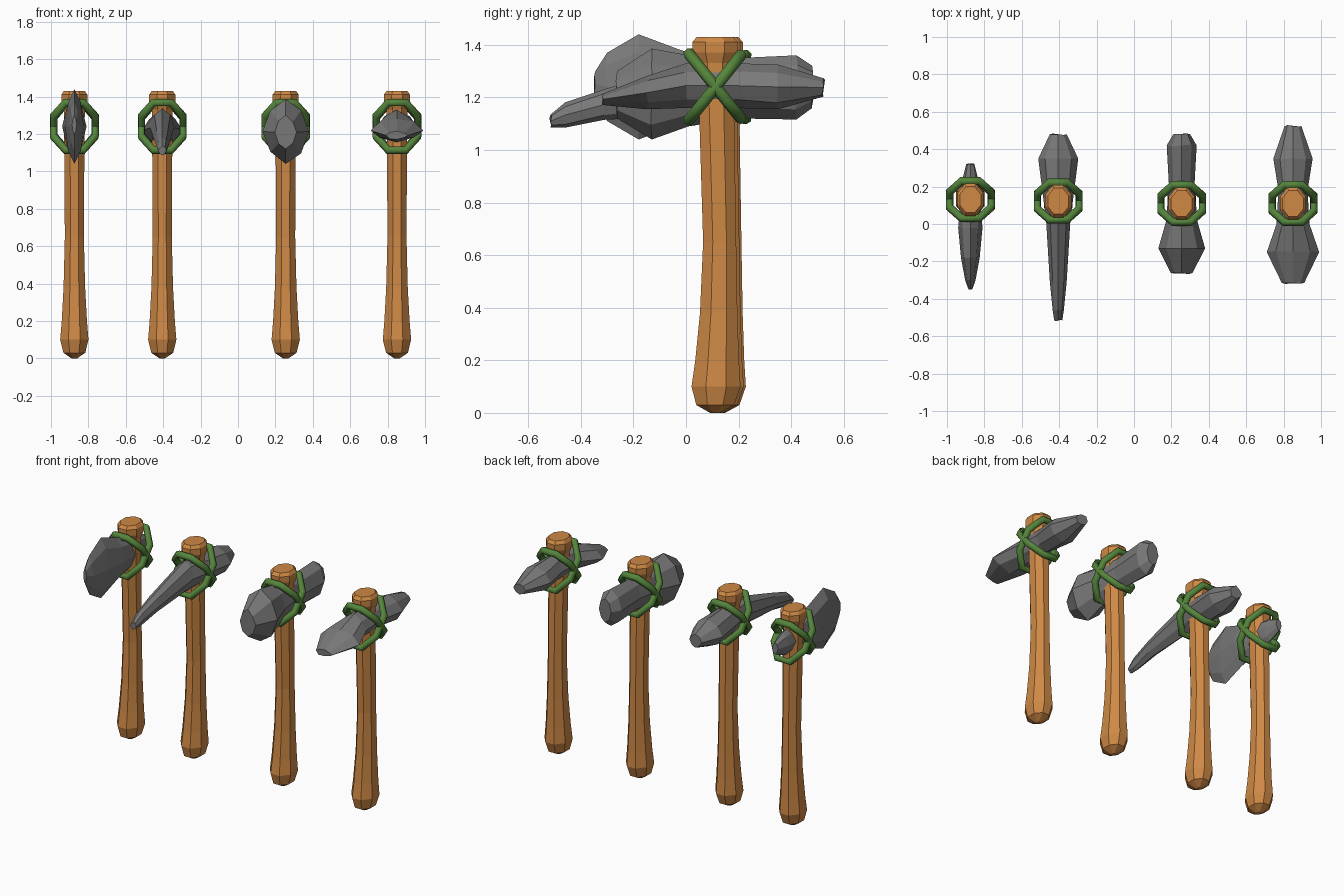
import bpy, bmesh, math, random

if "Cube" in bpy.data.objects:
    bpy.data.objects.remove(bpy.data.objects["Cube"])

random.seed(4)


def material(name, r, g, b):
    m = bpy.data.materials.new(name)
    m.diffuse_color = (r, g, b, 1)
    m.use_nodes = True
    m.node_tree.nodes["Principled BSDF"].inputs["Base Color"].default_value = m.diffuse_color
    return m


WOOD = material("orange wood", 0.62, 0.25, 0.06)
STONE = material("grey stone", 0.19, 0.19, 0.19)
VINE = material("green vine", 0.09, 0.235, 0.045)


def loft(name, rings, mat):
    """Skin a list of closed rings and cap both ends."""
    bm = bmesh.new()
    loops = [[bm.verts.new(p) for p in ring] for ring in rings]
    n = len(loops[0])
    for a, b in zip(loops, loops[1:]):
        for i in range(n):
            j = (i + 1) % n
            bm.faces.new((a[i], a[j], b[j], b[i]))
    bm.faces.new(loops[0])
    bm.faces.new(loops[-1])
    bmesh.ops.recalc_face_normals(bm, faces=bm.faces[:])
    me = bpy.data.meshes.new(name)
    bm.to_mesh(me)
    bm.free()
    me.materials.append(mat)
    ob = bpy.data.objects.new(name, me)
    bpy.context.collection.objects.link(ob)


# handle profile: height, radius
HANDLE = [(0, 0.02), (0.03, 0.078), (0.1, 0.101), (0.2, 0.09), (0.38, 0.077),
          (0.65, 0.068), (1.15, 0.072), (1.33, 0.075), (1.37, 0.093),
          (1.41, 0.093), (1.43, 0.075)]


def handle(name, x, y):
    """Eight-sided oval handle, bowed slightly backwards."""
    rings = []
    for z, r in HANDLE:
        bow = 0.018 * math.sin(math.pi * min(z, 1.3) / 1.3)
        angles = [math.pi * (k + 0.5) / 4 for k in range(8)]
        rings.append([(x + 0.81 * r * math.cos(a), y + bow + r * math.sin(a), z)
                      for a in angles])
    loft(name, rings, WOOD)


def head(name, x, sections):
    """Chipped stone: sections are (y, centre z, half height, half width)."""
    rings = []
    for y, zc, h, w in sections:
        ring = []
        for k in range(8):
            a = k * math.pi / 4
            f, jit = (0.93, random.uniform(-0.006, 0.006)) if k % 2 else (1, 0)
            ring.append((x + w * f * math.cos(a), y + jit, zc + h * f * math.sin(a) + jit))
        rings.append(ring)
    loft(name, rings, STONE)


def lashing(name, x, y, z, side):
    """Eight-sided vine loop leaning forwards or backwards."""
    cu = bpy.data.curves.new(name, 'CURVE')
    cu.dimensions = '3D'
    cu.bevel_depth = 0.022
    cu.bevel_resolution = 1
    sp = cu.splines.new('POLY')
    sp.points.add(7)
    for k in range(8):
        a = math.pi * (k + 0.5) / 4
        t = math.sin(a)
        sp.points[k].co = (x + 0.12 * math.cos(a), y + 0.108 * t * side, z + 0.135 * t, 1)
    sp.use_cyclic_u = True
    cu.materials.append(VINE)
    ob = bpy.data.objects.new(name, cu)
    bpy.context.collection.objects.link(ob)


def tool(name, x, y, sections):
    handle(name + "_handle", x, y)
    head(name + "_stone_head", x, sections)
    lashing(name + "_lashing_forward", x, y, 1.243, -1)
    lashing(name + "_lashing_backward", x, y, 1.237, 1)


# upright blade
tool("axe", -0.875, 0.13, [
    (-0.345, 1.25, 0.05, 0.012), (-0.3, 1.24, 0.13, 0.028), (-0.18, 1.24, 0.2, 0.05),
    (-0.02, 1.24, 0.14, 0.065), (0.24, 1.23, 0.075, 0.042), (0.32, 1.23, 0.04, 0.022)])

# long spike drooping forwards, wedge behind
tool("pickaxe", -0.405, 0.122, [
    (-0.515, 1.11, 0.025, 0.022), (-0.46, 1.133, 0.048, 0.03), (-0.31, 1.173, 0.058, 0.045),
    (0.02, 1.233, 0.102, 0.065), (0.35, 1.22, 0.09, 0.107), (0.48, 1.215, 0.045, 0.045)])

# bulky lump in front, block behind
tool("hammer", 0.255, 0.11, [
    (-0.262, 1.21, 0.09, 0.058), (-0.13, 1.213, 0.173, 0.125), (0.01, 1.225, 0.135, 0.085),
    (0.2, 1.235, 0.115, 0.068), (0.42, 1.238, 0.122, 0.08), (0.48, 1.24, 0.08, 0.045)])

# wide flat tongue in front, narrow block behind
tool("hoe", 0.85, 0.11, [
    (-0.315, 1.193, 0.022, 0.06), (-0.15, 1.218, 0.063, 0.14), (0, 1.245, 0.085, 0.088),
    (0.18, 1.245, 0.085, 0.078), (0.35, 1.24, 0.085, 0.105), (0.523, 1.238, 0.035, 0.045)])
